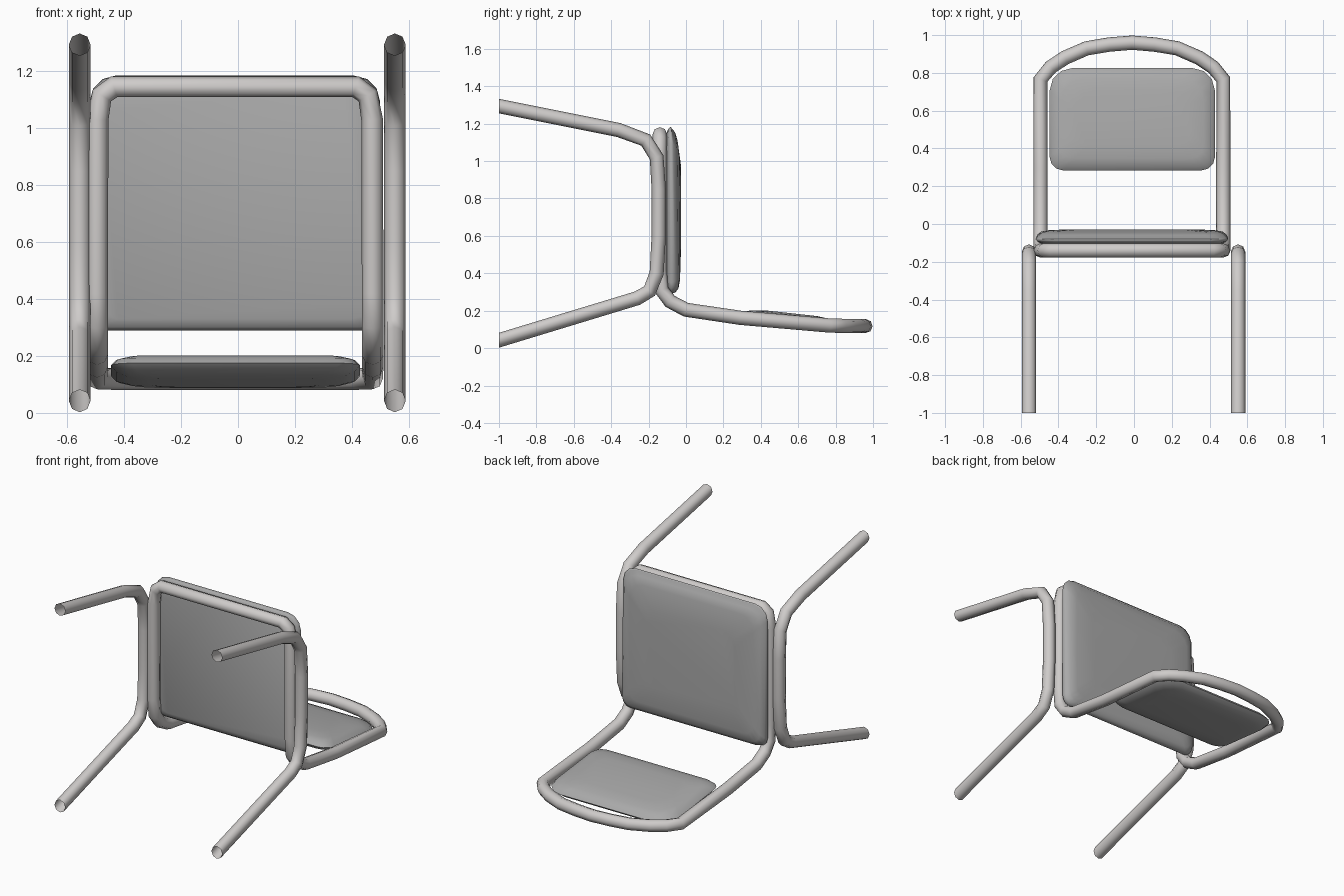
import bpy, bmesh
from math import sin, cos, pi, atan
from mathutils import Vector, Matrix

if "Cube" in bpy.data.objects:
    bpy.data.objects.remove(bpy.data.objects["Cube"])


def material(name, rgb):
    m = bpy.data.materials.new(name)
    m.use_nodes = True
    m.diffuse_color = (*rgb, 1)
    m.node_tree.nodes["Principled BSDF"].inputs["Base Color"].default_value = (*rgb, 1)
    return m


METAL = material("pale metal", (0.62, 0.60, 0.59))
PADDING = material("grey padding", (0.40, 0.40, 0.40))


def finish(name, mesh, mat, angle):
    obj = bpy.data.objects.new(name, mesh)
    bpy.context.collection.objects.link(obj)
    mesh.materials.clear()
    mesh.materials.append(mat)
    bpy.ops.object.select_all(action="DESELECT")
    obj.select_set(True)
    bpy.context.view_layer.objects.active = obj
    bpy.ops.object.shade_smooth_by_angle(angle=angle)
    return obj


def tube(name, points, radius, cyclic=False):
    """Eight-sided hollow tube swept along a path."""
    curve = bpy.data.curves.new(name + "_path", "CURVE")
    curve.dimensions = "3D"
    curve.bevel_depth = radius
    curve.bevel_resolution = 2
    spline = curve.splines.new("POLY")
    spline.points.add(len(points) - 1)
    for p, co in zip(spline.points, points):
        p.co = (*co, 1)
    spline.use_cyclic_u = cyclic
    helper = bpy.data.objects.new(name + "_path", curve)
    bpy.context.collection.objects.link(helper)
    bpy.context.view_layer.update()
    deps = bpy.context.evaluated_depsgraph_get()
    mesh = bpy.data.meshes.new_from_object(helper.evaluated_get(deps))
    bpy.data.objects.remove(helper)
    return finish(name, mesh, METAL, 1.2)


def pad(name, size, corners, layers, matrix):
    """Cushion lofted through rounded rectangles; layers are (height, inset)."""
    bm = bmesh.new()
    rings = []
    for height, inset in layers:
        hx, hy = size[0] / 2 - inset, size[1] / 2 - inset
        ring = []
        for q, (sx, sy) in enumerate([(1, 1), (-1, 1), (-1, -1), (1, -1)]):
            r = corners[0] if sy > 0 else corners[1]
            r = min(r, hx, hy)
            for k in range(4):
                a = q * pi / 2 + k * pi / 6
                ring.append(bm.verts.new((sx * (hx - r) + r * cos(a),
                                          sy * (hy - r) + r * sin(a), height)))
        rings.append(ring)
    n = len(rings[0])
    for low, high in zip(rings, rings[1:]):
        for i in range(n):
            j = (i + 1) % n
            bm.faces.new((low[i], low[j], high[j], high[i]))
    bm.faces.new(rings[0][::-1])
    bm.faces.new(rings[-1])
    bm.transform(matrix)
    bmesh.ops.recalc_face_normals(bm, faces=bm.faces)
    mesh = bpy.data.meshes.new(name)
    bm.to_mesh(mesh)
    bm.free()
    return finish(name, mesh, PADDING, 1.2)


# Legs: one bent tube per side, with ends cut square to the y axis
leg_path = [(-1, 0.042), (-0.26, 0.267), (-0.195, 0.305), (-0.157, 0.4), (-0.146, 0.6),
            (-0.146, 0.85), (-0.157, 1.02), (-0.215, 1.112), (-0.36, 1.166), (-1, 1.294)]
for side, x in (("left", 0.551), ("right", -0.556)):
    leg = tube(side + "_leg", [(x, y, z) for y, z in leg_path], 0.038)
    for v in leg.data.vertices:
        if v.co.y < -0.9:
            slope = 0.304 if v.co.z < 0.6 else -0.2
            v.co.z += slope * (-1 - v.co.y)
            v.co.y = -1

# Frame: one closed loop round the seat and the backrest
half = [(0.425, -0.14, 1.145), (0.467, -0.14, 1.115), (0.482, -0.14, 1.03),
        (0.484, -0.14, 0.42), (0.484, -0.13, 0.31), (0.484, -0.085, 0.25),
        (0.484, 0, 0.205), (0.484, 0.29, 0.162), (0.484, 0.765, 0.121),
        (0.43, 0.83, 0.119), (0.355, 0.88, 0.118), (0.24, 0.93, 0.118), (0.12, 0.95, 0.118)]
loop = half + [(0, 0.96, 0.118)] + [(-x, y, z) for x, y, z in reversed(half)]
tube("frame", [(x - 0.011, y, z) for x, y, z in loop], 0.038, True)

# Seat cushion, standing upright
seat_axes = Matrix(((-1, 0, 0), (0, 0, 1), (0, 1, 0))).to_4x4()
seat = pad("seat_cushion", (1.02, 0.895), (0.09, 0.06),
           [(-0.107, 0.04), (-0.095, 0.012), (-0.08, 0), (-0.057, 0.008),
            (-0.04, 0.03), (-0.032, 0.075), (-0.028, 0.2)],
           Matrix.Translation((-0.011, 0, 0.737)) @ seat_axes)
# Roll the front edge of the seat away
for v in seat.data.vertices:
    if v.co.z > 1 and v.co.y > -0.07:
        v.co.y -= 0.12 * (v.co.z - 1)

# Backrest cushion, tilted with the frame
pad("backrest_cushion", (0.875, 0.545), (0.12, 0.07),
    [(-0.04, 0.13), (-0.034, 0.06), (-0.02, 0.018), (0, 0),
     (0.02, 0.018), (0.034, 0.06), (0.042, 0.13)],
    Matrix.Translation((-0.009, 0.555, 0.145)) @ Matrix.Rotation(-atan(0.11), 4, "X"))
